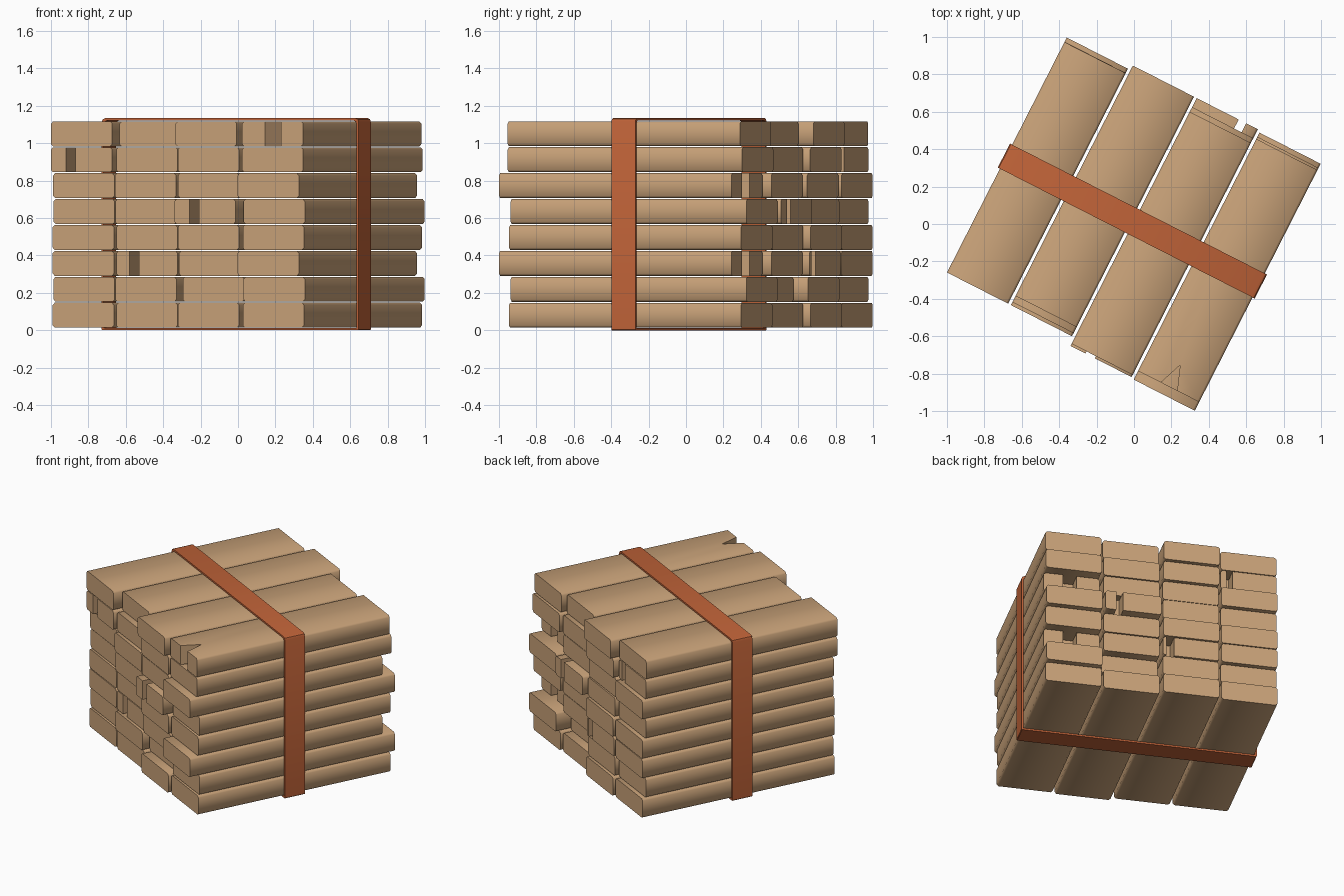
import bpy, bmesh, math

if "Cube" in bpy.data.objects:
    bpy.data.objects.remove(bpy.data.objects["Cube"])

TURN = math.radians(-27)      # whole bundle is turned about z
PITCH, WIDTH = 0.383, 0.367   # plank columns
LAYER, HEIGHT, BASE = 0.1385, 0.133, 0.014
CHAMFER = 0.012


def material(name, rgb):
    m = bpy.data.materials.new(name)
    m.diffuse_color = (*rgb, 1)
    m.use_nodes = True
    m.node_tree.nodes["Principled BSDF"].inputs["Base Color"].default_value = m.diffuse_color
    return m


wood = material("tan wood", (0.58, 0.36, 0.19))
strap = material("rust strap", (0.53, 0.125, 0.04))


def prism(name, outline, to3d, a, b, mat):
    """Extrude a 2D outline between two depths; to3d maps (p, q, depth)."""
    bm = bmesh.new()
    ends = [[bm.verts.new(to3d(p, q, d)) for p, q in outline] for d in (a, b)]
    bm.faces.new(ends[0])
    bm.faces.new(ends[1])
    n = len(outline)
    for i in range(n):
        j = (i + 1) % n
        bm.faces.new((ends[0][i], ends[0][j], ends[1][j], ends[1][i]))
    bmesh.ops.recalc_face_normals(bm, faces=bm.faces)
    me = bpy.data.meshes.new(name)
    bm.to_mesh(me)
    bm.free()
    me.materials.append(mat)
    ob = bpy.data.objects.new(name, me)
    ob.rotation_euler.z = TURN
    bpy.context.collection.objects.link(ob)
    return ob


def activate(ob):
    bpy.ops.object.select_all(action='DESELECT')
    ob.select_set(True)
    bpy.context.view_layer.objects.active = ob


def along_y(p, q, d):
    return (p, d, q)


def along_z(p, q, d):
    return (p, q, d)


# Front and back end of each plank, bottom layer first, four columns each
ends = [
    [(-.665, .725), (-.667, .735), (-.695, .698), (-.682, .709)],
    [(-.655, .700), (-.680, .720), (-.635, .640), (-.672, .740)],
    [(-.665, .725), (-.667, .728), (-.680, .695), (-.742, .650)],
    [(-.665, .725), (-.667, .735), (-.695, .698), (-.682, .709)],
    [(-.655, .700), (-.680, .720), (-.735, .752), (-.672, .740)],
    [(-.660, .725), (-.685, .715), (-.692, .695), (-.742, .650)],
    [(-.685, .700), (-.667, .733), (-.695, .698), (-.690, .715)],
    [(-.685, .698), (-.630, .752), (-.722, .670), (-.690, .702)],
]

# Notches (layer, column): side (-1 front, 1 back), left, right, is a V split
notches = {
    (7, 3): [(-1, .513, .611, True)],
    (6, 0): [(-1, -.683, -.627, False), (1, -.485, -.445, False)],
    (4, 2): [(-1, .083, .139, False), (1, .245, .290, False)],
    (2, 1): [(-1, -.311, -.255, False), (1, -.095, -.045, False)],
    (5, 3): [(1, .526, .615, False)],
    (2, 3): [(1, .526, .615, False)],
}

for layer, row in enumerate(ends):
    z0 = BASE + layer * LAYER
    z1 = z0 + HEIGHT
    for col, (front, back) in enumerate(row):
        u0 = -0.015 + (col - 1.5) * PITCH - WIDTH / 2
        u1, c = u0 + WIDTH, CHAMFER
        outline = [(u0 + c, z0), (u1 - c, z0), (u1, z0 + c), (u1, z1 - c),
                   (u1 - c, z1), (u0 + c, z1), (u0, z1 - c), (u0, z0 + c)]
        plank = prism(f"plank_{layer + 1}_{col + 1}", outline, along_y,
                      front, back, wood)
        # cut splits and slots into the plank ends
        for side, left, right, is_v in notches.get((layer, col), []):
            tip = front if side < 0 else back
            if is_v:
                half, mid = (right - left) / 2 * 1.2, (left + right) / 2
                shape = [(mid - half, tip + side * .026),
                         (mid + half, tip + side * .026), (mid, tip - side * .13)]
            else:
                out, deep = tip + side * .03, tip - side * .11
                shape = [(left, out), (right, out), (right, deep), (left, deep)]
            cutter = prism("notch_cutter", shape, along_z, z0 - .05, z1 + .05, wood)
            cutter.hide_render = True
            activate(plank)
            mod = plank.modifiers.new("notch", 'BOOLEAN')
            mod.operation, mod.solver, mod.object = 'DIFFERENCE', 'EXACT', cutter
            bpy.ops.object.modifier_apply(modifier=mod.name)
            bpy.data.objects.remove(cutter)
        activate(plank)
        bpy.ops.object.shade_smooth_by_angle(angle=math.radians(50))

# Strap: a closed ring round the middle of the stack
bm = bmesh.new()


def ring(grow, y):
    l, r, b, t, c = -.774 - grow, .744 + grow, .012 - grow, 1.122 + grow, .02
    s = .004
    pts = [(l + s, b), (r - s, b), (r, b + s), (r, t - c), (r - c * .3, t - c * .3),
           (r - c, t), (l + c, t), (l + c * .3, t - c * .3), (l, t - c), (l, b + s)]
    return [bm.verts.new((x, y, z)) for x, z in pts]


y0, y1 = -.062, .082
loops = [ring(.012, y0), ring(.012, y1), ring(0, y1), ring(0, y0)]
for k in range(4):
    a, b = loops[k], loops[(k + 1) % 4]
    for i in range(len(a)):
        j = (i + 1) % len(a)
        bm.faces.new((a[i], a[j], b[j], b[i]))
bmesh.ops.recalc_face_normals(bm, faces=bm.faces)
me = bpy.data.meshes.new("strap")
bm.to_mesh(me)
bm.free()
me.materials.append(strap)
band = bpy.data.objects.new("strap", me)
band.rotation_euler.z = TURN
bpy.context.collection.objects.link(band)
activate(band)
bpy.ops.object.shade_smooth_by_angle(angle=math.radians(40))
